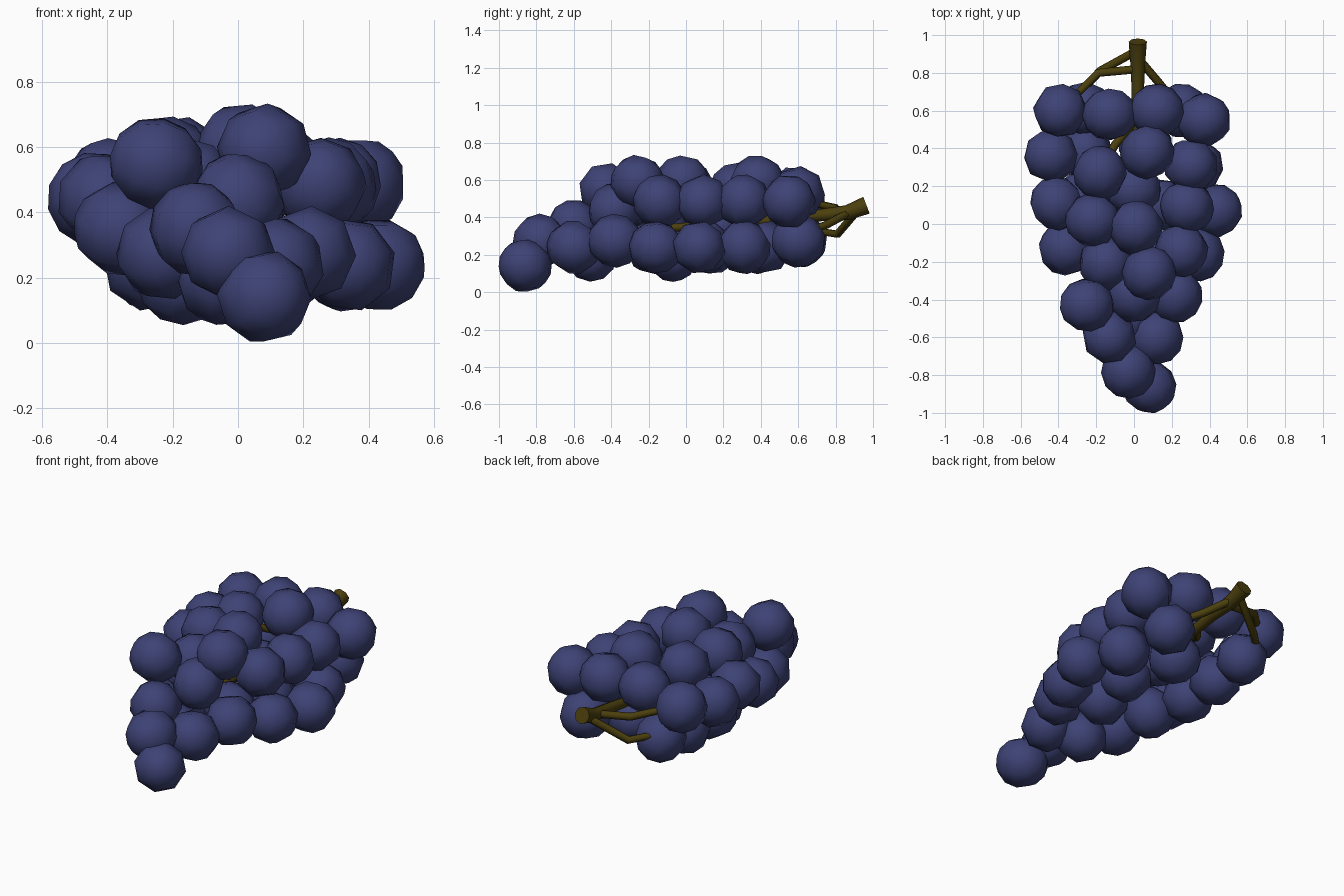
import bpy, bmesh, random
from mathutils import Vector, Euler

if "Cube" in bpy.data.objects:
    bpy.data.objects.remove(bpy.data.objects["Cube"])

random.seed(4)


def material(name, rgb):
    m = bpy.data.materials.new(name)
    m.diffuse_color = (*rgb, 1)
    m.use_nodes = True
    m.node_tree.nodes["Principled BSDF"].inputs["Base Color"].default_value = m.diffuse_color
    return m


grape_mat = material("dark blue grape skin", (0.047, 0.055, 0.178))
stem_mat = material("brown stem", (0.07, 0.05, 0.004))

# Shared low-poly grape
bm = bmesh.new()
bmesh.ops.create_uvsphere(bm, u_segments=8, v_segments=6, radius=0.145)
for f in bm.faces:
    f.smooth = True
grape_mesh = bpy.data.meshes.new("grape")
bm.to_mesh(grape_mesh)
bm.free()
grape_mesh.materials.append(grape_mat)


def add_grapes(layer, heights):
    # heights maps a height to the x, y spots of grapes at that height
    for z, spots in heights.items():
        for x, y in spots:
            ob = bpy.data.objects.new(layer, grape_mesh)
            ob.location = (x, y, z)
            ob.rotation_euler = Euler([random.uniform(0, 6.28) for _ in range(3)])
            bpy.context.collection.objects.link(ob)


# Upper grapes
add_grapes("upper_grape", {
    0.59: [(0.08, -0.26), (0.01, -0.02), (0.07, 0.38)],
    0.55: [(-0.25, -0.43), (-0.22, 0.02), (-0.18, 0.27)],
    0.53: [(-0.13, 0.58), (0.12, 0.60)],
    0.485: [(0.25, -0.14), (0.28, 0.09), (0.30, 0.31), (0.37, 0.55),
            (-0.39, 0.60), (-0.15, -0.21)],
    0.44: [(-0.44, 0.36), (-0.41, 0.11), (0.0, -0.38)],
})
# Middle and lower grapes
add_grapes("lower_grape", {
    0.35: [(-0.13, -0.60), (-0.36, -0.13), (0.0, 0.18)],
    0.275: [(-0.03, -0.78), (-0.26, 0.61), (0.25, 0.60), (0.22, -0.38),
            (-0.23, -0.43)],
    0.24: [(0.12, -0.60), (0.34, -0.16), (0.43, 0.07), (0.33, 0.31),
           (0.06, 0.42), (0.14, 0.10), (0.07, -0.18), (-0.26, 0.38), (-0.27, 0.14)],
    0.20: [(-0.05, -0.51), (-0.17, -0.07)],
    0.142: [(0.08, -0.86)],
})


# Stem and branches: tapered low-poly tubes along a path
def tube(name, points, radii, sides=8):
    pts = [Vector(p) for p in points]
    bm = bmesh.new()
    rings = []
    for i, p in enumerate(pts):
        d = (pts[min(i + 1, len(pts) - 1)] - pts[max(i - 1, 0)]).normalized()
        q = d.to_track_quat('Z', 'Y')
        ring = []
        for k in range(sides):
            v = Vector((radii[i], 0, 0))
            v.rotate(Euler((0, 0, 6.28319 * k / sides)))
            ring.append(bm.verts.new(p + q @ v))
        rings.append(ring)
    for a, b in zip(rings, rings[1:]):
        for k in range(sides):
            n = (k + 1) % sides
            bm.faces.new((a[k], a[n], b[n], b[k])).smooth = True
    bm.faces.new(rings[0][::-1])
    bm.faces.new(rings[-1])
    bmesh.ops.recalc_face_normals(bm, faces=bm.faces)
    for ring in (rings[0], rings[-1]):  # crisp cut ends
        for k in range(sides):
            bm.edges.get((ring[k], ring[k - 1])).smooth = False
    mesh = bpy.data.meshes.new(name)
    bm.to_mesh(mesh)
    bm.free()
    mesh.materials.append(stem_mat)
    bpy.context.collection.objects.link(bpy.data.objects.new(name, mesh))


tube("main_stem", [(0.02, 0.965, 0.465), (0.02, 0.86, 0.425), (0.02, 0.70, 0.41),
                   (0.0, 0.4, 0.38), (0, -0.4, 0.32)],
     [0.048, 0.04, 0.032, 0.026, 0.018])
for name, pts in {
    "left_low_branch": [(0.02, 0.92, 0.44), (-0.18, 0.81, 0.31), (-0.30, 0.68, 0.33)],
    "left_high_branch": [(0.02, 0.82, 0.42), (-0.19, 0.80, 0.45), (-0.32, 0.67, 0.48)],
    "right_branch": [(0.02, 0.88, 0.43), (0.13, 0.75, 0.36), (0.22, 0.64, 0.32)],
    "inner_left_branch": [(0.01, 0.55, 0.40), (-0.10, 0.42, 0.44), (-0.17, 0.30, 0.50)],
}.items():
    tube(name, pts, [0.022, 0.022, 0.02], 6)
